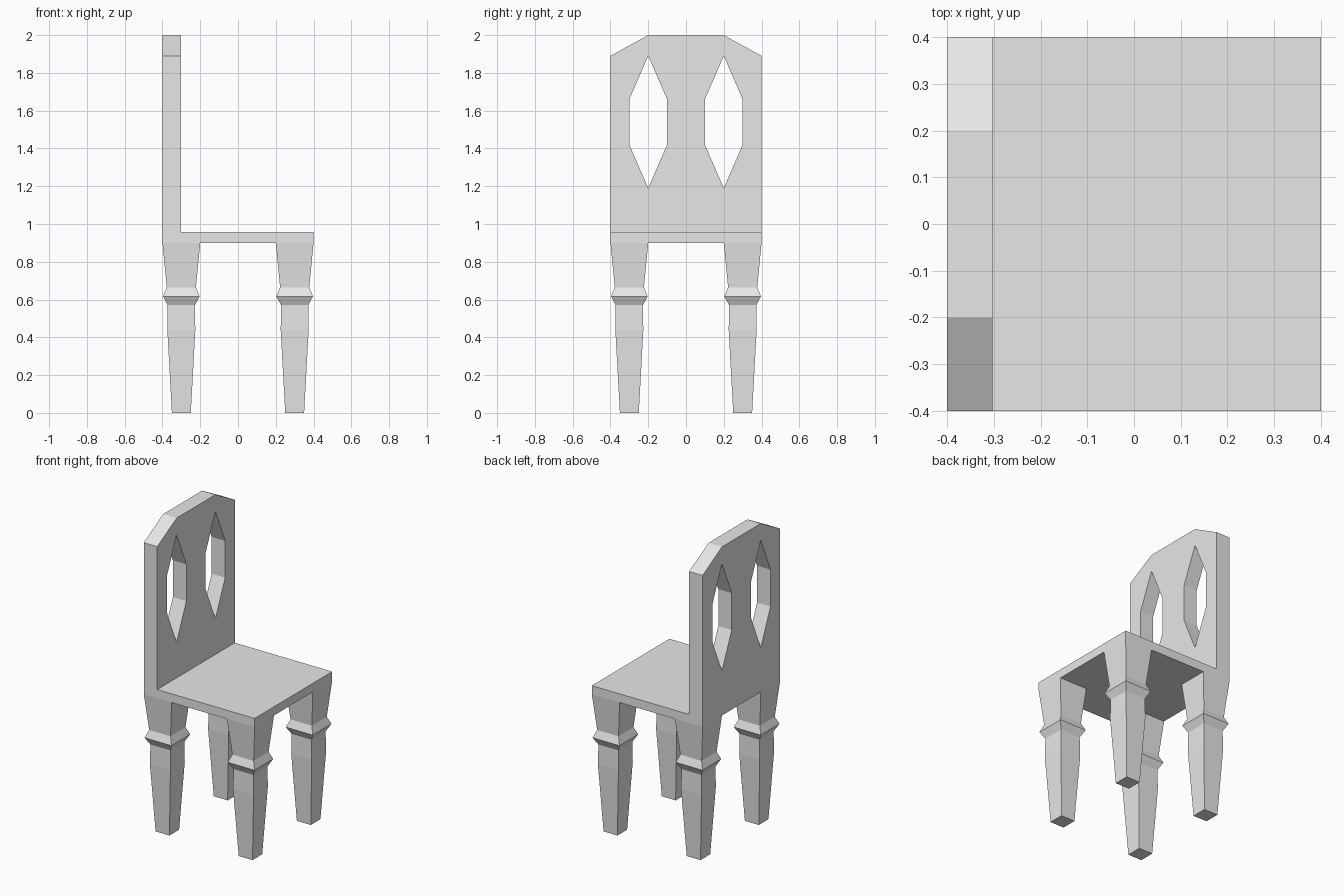
import bpy
import bmesh
import math

if "Cube" in bpy.data.objects:
    bpy.data.objects.remove(bpy.data.objects["Cube"])

grey = bpy.data.materials.new("light_grey")
grey.diffuse_color = (0.8, 0.8, 0.8, 1)
grey.use_nodes = True
grey.node_tree.nodes["Principled BSDF"].inputs["Base Color"].default_value = grey.diffuse_color

HALF = 0.4          # half width of the chair
SEAT_LOW, SEAT_TOP = 0.90, 0.957
BACK_X = -0.303     # front surface of the backrest


def add_mesh(name, bm):
    bmesh.ops.recalc_face_normals(bm, faces=bm.faces)
    mesh = bpy.data.meshes.new(name)
    bm.to_mesh(mesh)
    bm.free()
    mesh.materials.append(grey)
    obj = bpy.data.objects.new(name, mesh)
    bpy.context.collection.objects.link(obj)
    return obj


# Seat: flat slab in front of the backrest
bm = bmesh.new()
bmesh.ops.create_cube(bm, size=1)
for v in bm.verts:
    v.co.x = HALF if v.co.x > 0 else BACK_X
    v.co.y = HALF if v.co.y > 0 else -HALF
    v.co.z = SEAT_TOP if v.co.z > 0 else SEAT_LOW
add_mesh("seat", bm)

# Backrest: clipped-corner outline with two long hexagonal openings, extruded
outline = [(-HALF, SEAT_LOW), (HALF, SEAT_LOW), (HALF, 1.89),
           (0.2, 2.0), (-0.2, 2.0), (-HALF, 1.89)]
hexagon = [(0, 1.19), (0.1, 1.42), (0.1, 1.66),
           (0, 1.89), (-0.1, 1.66), (-0.1, 1.42)]
loops = [outline] + [[(y + c, z) for y, z in hexagon] for c in (-0.2, 0.2)]

curve = bpy.data.curves.new("backrest", 'CURVE')
curve.dimensions = '2D'
curve.fill_mode = 'BOTH'
curve.extrude = (BACK_X + HALF) / 2
curve.materials.append(grey)
for points in loops:
    spline = curve.splines.new('POLY')
    spline.points.add(len(points) - 1)
    for p, (y, z) in zip(spline.points, points):
        p.co = (y, z, 0, 1)
    spline.use_cyclic_u = True
    spline.use_smooth = False
backrest = bpy.data.objects.new("backrest", curve)
bpy.context.collection.objects.link(backrest)
backrest.rotation_euler = (math.pi / 2, 0, math.pi / 2)
backrest.location.x = (BACK_X - HALF) / 2
bpy.context.view_layer.objects.active = backrest
backrest.select_set(True)
bpy.ops.object.convert(target='MESH')

# Legs: square turned profile as (height, half width)
profile = [(0, 0.05), (0.44, 0.074), (0.57, 0.072), (0.617, 0.097),
           (0.665, 0.077), (SEAT_LOW, 0.1)]
corners = [(-1, -1), (1, -1), (1, 1), (-1, 1)]


def add_leg(name, cx, cy):
    bm = bmesh.new()
    rings = [[bm.verts.new((cx + sx * w, cy + sy * w, z)) for sx, sy in corners]
             for z, w in profile]
    for low, high in zip(rings, rings[1:]):
        for i in range(4):
            j = (i + 1) % 4
            bm.faces.new((low[i], low[j], high[j], high[i]))
    bm.faces.new(rings[0])
    bm.faces.new(rings[-1])
    add_mesh(name, bm)


for x_name, cx in (("rear", -0.3), ("front", 0.3)):
    for y_name, cy in (("right", -0.3), ("left", 0.3)):
        add_leg(f"{x_name}_{y_name}_leg", cx, cy)
